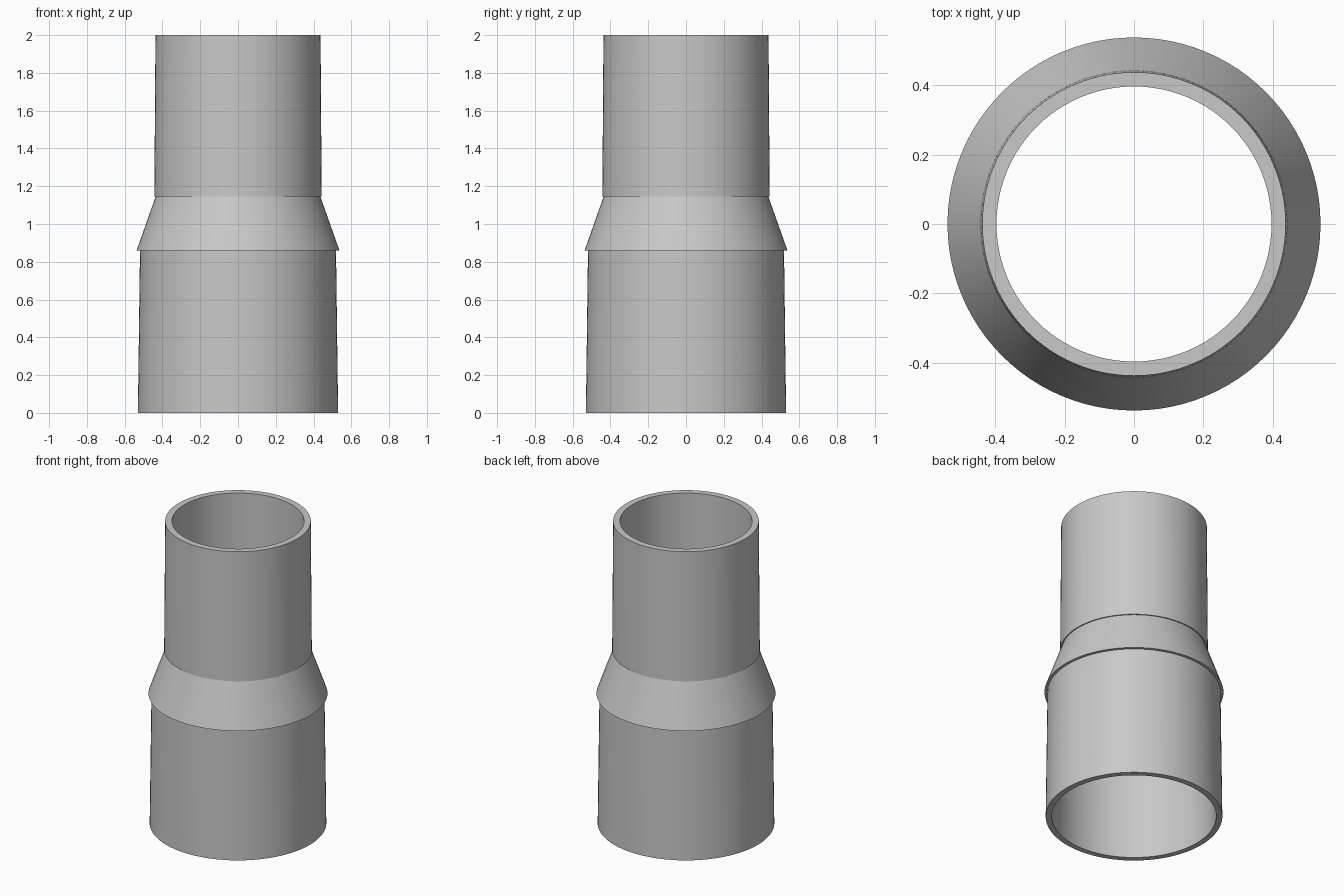
import bpy
import bmesh
import math

cube = bpy.data.objects.get("Cube")
if cube:
    bpy.data.objects.remove(cube, do_unlink=True)

SEGMENTS = 96

grey = bpy.data.materials.new("light_grey")
grey.use_nodes = True
colour = (0.58, 0.58, 0.58, 1.0)
grey.diffuse_color = colour
grey.node_tree.nodes["Principled BSDF"].inputs["Base Color"].default_value = colour


def lathe(name, profile, material):
    """Revolve a closed (radius, height) profile around the z axis."""
    bm = bmesh.new()
    verts = [bm.verts.new((r, 0, z)) for r, z in profile]
    edges = [bm.edges.new((a, b)) for a, b in zip(verts, verts[1:] + verts[:1])]
    bmesh.ops.spin(bm, geom=verts + edges, cent=(0, 0, 0), axis=(0, 0, 1),
                   angle=math.tau, steps=SEGMENTS, use_merge=False)
    bmesh.ops.remove_doubles(bm, verts=bm.verts, dist=0.0005)
    bmesh.ops.recalc_face_normals(bm, faces=bm.faces)
    mesh = bpy.data.meshes.new(name)
    bm.to_mesh(mesh)
    bm.free()
    mesh.materials.append(material)
    obj = bpy.data.objects.new(name, mesh)
    bpy.context.collection.objects.link(obj)
    bpy.ops.object.select_all(action="DESELECT")
    obj.select_set(True)
    bpy.context.view_layer.objects.active = obj
    bpy.ops.object.shade_smooth_by_angle(angle=math.radians(10))
    return obj


# Stepped hollow sleeve: tapered sockets joined by an overhanging cone
outer_wall = [
    (0.53, 0), (0.519, 0.86),        # wide socket
    (0.537, 0.86), (0.436, 1.145),   # conical collar
    (0.443, 1.145), (0.437, 2),      # narrow socket
]
inner_wall = [(0.396, 2), (0.397, 1.145), (0.486, 0.86), (0.493, 0)]
lathe("reducer_sleeve", outer_wall + inner_wall, grey)
